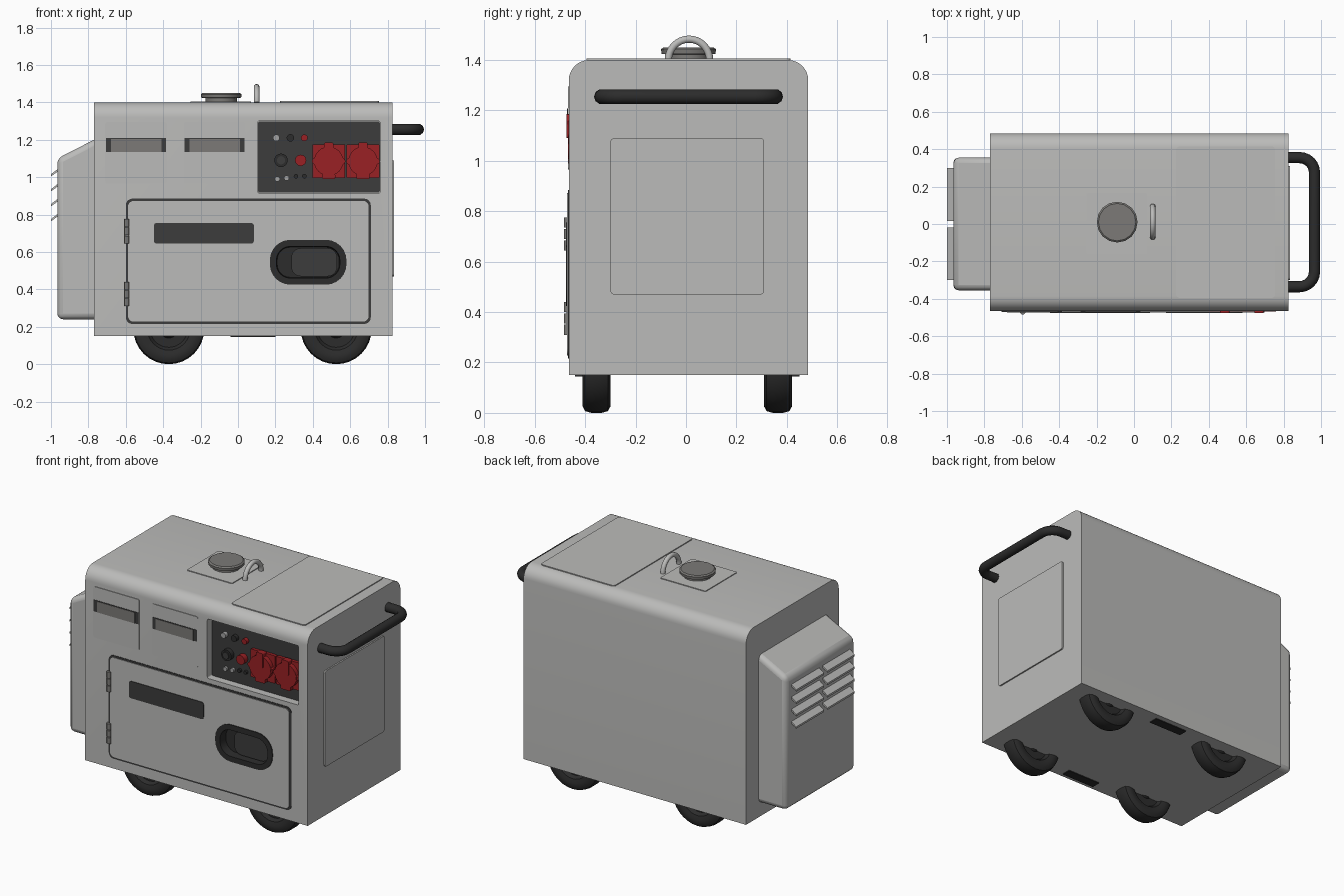
import bpy, bmesh, math
from mathutils import Vector

if "Cube" in bpy.data.objects:
    bpy.data.objects.remove(bpy.data.objects["Cube"])


def material(name, r, g, b):
    m = bpy.data.materials.new(name)
    m.diffuse_color = (r, g, b, 1)
    m.use_nodes = True
    m.node_tree.nodes["Principled BSDF"].inputs["Base Color"].default_value = m.diffuse_color
    return m


GREY = material("casing grey", 0.5, 0.5, 0.49)
MID = material("mid grey", 0.2, 0.195, 0.185)
METAL = material("light metal", 0.36, 0.36, 0.36)
DARK = material("panel charcoal", 0.045, 0.045, 0.045)
BLACK = material("rubber black", 0.025, 0.025, 0.025)
RED = material("socket red", 0.32, 0.015, 0.018)

# Plane maps: (u, v, height above that side) -> world
FRONT = lambda u, v, d: (u, -0.465 - d, v)
RIGHT = lambda u, v, d: (0.825 + d, u, v)
TOP = lambda u, v, d: (u, v, 1.40 + d)
ALONG_X = lambda u, v, d: (d, u, v)
ALONG_Y = lambda u, v, d: (u, d, v)


def finish(ob, mat, angle=35):
    ob.data.materials.clear()
    ob.data.materials.append(mat)
    bpy.ops.object.select_all(action='DESELECT')
    ob.select_set(True)
    bpy.context.view_layer.objects.active = ob
    bpy.ops.object.shade_smooth_by_angle(angle=math.radians(angle))
    return ob


def from_bmesh(name, bm, mat):
    bmesh.ops.recalc_face_normals(bm, faces=bm.faces)
    me = bpy.data.meshes.new(name)
    bm.to_mesh(me)
    bm.free()
    ob = bpy.data.objects.new(name, me)
    bpy.context.collection.objects.link(ob)
    return finish(ob, mat)


def rrect(u0, u1, v0, v1, r=0.0, low_r=None, n=5):
    """Rounded rectangle outline; low_r is the radius of the lower corners."""
    low_r = r if low_r is None else low_r
    pts = []
    for cu, cv, a, rad in ((u1, v1, 0, r), (u0, v1, 90, r), (u0, v0, 180, low_r), (u1, v0, 270, low_r)):
        su, sv = (-1 if cu == u1 else 1), (-1 if cv == v1 else 1)
        steps = n if rad > 0 else 0
        for i in range(steps + 1):
            t = math.radians(a + (90 * i / steps if steps else 0))
            pts.append((cu + su * rad + rad * math.cos(t), cv + sv * rad + rad * math.sin(t)))
    return pts


def disc(u, v, r, n=20):
    return [(u + r * math.cos(2 * math.pi * i / n), v + r * math.sin(2 * math.pi * i / n)) for i in range(n)]


def prism(name, outline, plane, d0, d1, mat, cup=None):
    """Extruded outline; cup=(inset, depth) sinks the outer face."""
    bm = bmesh.new()
    low = [bm.verts.new(plane(u, v, d0)) for u, v in outline]
    high = [bm.verts.new(plane(u, v, d1)) for u, v in outline]
    bm.faces.new(low)
    face = bm.faces.new(high)
    for i in range(len(low)):
        j = (i + 1) % len(low)
        bm.faces.new((low[i], low[j], high[j], high[i]))
    if cup:
        bmesh.ops.recalc_face_normals(bm, faces=bm.faces)
        out = Vector(plane(0, 0, 1)) - Vector(plane(0, 0, 0))
        bmesh.ops.inset_region(bm, faces=[face], thickness=cup[0])
        bmesh.ops.inset_region(bm, faces=[face], thickness=0.004)
        bmesh.ops.translate(bm, verts=face.verts[:], vec=-out * cup[1])
    return from_bmesh(name, bm, mat)


def modify(ob, kind, **settings):
    m = ob.modifiers.new(kind.lower(), kind)
    for k, v in settings.items():
        setattr(m, k, v)
    bpy.ops.object.select_all(action='DESELECT')
    ob.select_set(True)
    bpy.context.view_layer.objects.active = ob
    bpy.ops.object.modifier_apply(modifier=m.name)


def lathe(name, profile, origin, axis, mat, n=32):
    """Revolve (radius, height) points about the z or y axis."""
    bm = bmesh.new()
    rings = []
    for r, h in profile:
        ring = []
        for i in range(n):
            a = 2 * math.pi * i / n
            p = (r * math.cos(a), r * math.sin(a), h) if axis == 'z' else (r * math.cos(a), h, r * math.sin(a))
            ring.append(bm.verts.new(Vector(p) + Vector(origin)))
        rings.append(ring)
    for a, b in zip(rings, rings[1:]):
        for i in range(n):
            bm.faces.new((a[i], a[(i + 1) % n], b[(i + 1) % n], b[i]))
    bm.faces.new(rings[0])
    bm.faces.new(rings[-1])
    return from_bmesh(name, bm, mat)


def tube(name, points, r, mat):
    cu = bpy.data.curves.new(name, 'CURVE')
    cu.dimensions = '3D'
    cu.bevel_depth, cu.bevel_resolution, cu.use_fill_caps = r, 3, True
    sp = cu.splines.new('POLY')
    sp.points.add(len(points) - 1)
    for q, p in zip(sp.points, points):
        q.co = (*p, 1)
    ob = bpy.data.objects.new(name, cu)
    bpy.context.collection.objects.link(ob)
    bpy.ops.object.select_all(action='DESELECT')
    ob.select_set(True)
    bpy.context.view_layer.objects.active = ob
    bpy.ops.object.convert(target='MESH')
    return finish(bpy.context.object, mat, 50)


# Casing with rounded top edges, and the door on its front
casing = prism("casing", rrect(-0.465, 0.485, 0.15, 1.40, 0.08, 0, n=8), ALONG_X, -0.77, 0.825, GREY)
gasket = prism("door_gasket", rrect(-0.60, 0.71, 0.215, 0.885, 0.035), FRONT, -0.01, 0.003, DARK)
door = prism("door", rrect(-0.588, 0.698, 0.227, 0.873, 0.03), FRONT, -0.01, 0.007, GREY)

# Recesses for the control panel and the door latch
panel_cut = prism("panel_cutter", rrect(0.105, 0.76, 0.915, 1.30, 0.01), FRONT, -0.05, 0.1, GREY)
latch_cut = prism("latch_cutter", rrect(0.195, 0.555, 0.45, 0.64, 0.085), FRONT, -0.08, 0.1, GREY)
for ob, cutter in ((casing, panel_cut), (casing, latch_cut), (gasket, latch_cut), (door, latch_cut)):
    modify(ob, 'BOOLEAN', operation='DIFFERENCE', object=cutter, solver='EXACT')
for ob, mat in ((casing, GREY), (gasket, DARK), (door, GREY)):
    finish(ob, mat)
for c in (panel_cut, latch_cut):
    bpy.data.objects.remove(c)

# Door fittings
prism("latch_cup", rrect(0.17, 0.58, 0.425, 0.665, 0.11, n=6), FRONT, -0.055, 0.012, BLACK, cup=(0.035, 0.055))
prism("latch_paddle", rrect(0.285, 0.53, 0.47, 0.62, 0.05), FRONT, -0.05, -0.02, DARK)
prism("name_plate", rrect(-0.45, 0.085, 0.645, 0.755, 0.015), FRONT, 0, 0.011, DARK)
for z in (0.31, 0.645):
    prism("hinge_leaf", rrect(-0.61, -0.58, z, z + 0.13), FRONT, 0, 0.010, MID)
    for k in range(3):
        lathe("hinge_knuckle", [(0.013, k * 0.045), (0.013, k * 0.045 + 0.04)], (-0.595, -0.472, z), 'z', MID, 12)

# Air inlet plates with a louvre strip
for x in (-0.71, -0.29):
    prism("inlet_plate", rrect(x, x + 0.33, 0.965, 1.295, 0.012), FRONT, 0, 0.004, GREY)
    prism("inlet_strip", rrect(x + 0.005, x + 0.325, 1.135, 1.21), FRONT, 0, 0.006, DARK)
    prism("inlet_strip_centre", rrect(x + 0.03, x + 0.30, 1.135, 1.205), FRONT, 0, 0.008, MID)

# Control panel, buttons and sockets
prism("control_panel", rrect(0.107, 0.758, 0.917, 1.298, 0.01), FRONT, -0.06, -0.045, DARK)
for u, v, r, h, mat in ((0.205, 1.21, 0.018, -0.02, METAL), (0.28, 1.21, 0.02, -0.02, BLACK),
                        (0.355, 1.21, 0.018, -0.02, RED), (0.23, 1.09, 0.036, -0.015, BLACK),
                        (0.335, 1.09, 0.03, -0.01, RED), (0.21, 0.99, 0.014, -0.03, METAL),
                        (0.26, 0.995, 0.014, -0.03, METAL), (0.31, 1.005, 0.012, -0.03, BLACK),
                        (0.355, 1.005, 0.012, -0.03, BLACK)):
    prism("button", disc(u, v, r), FRONT, -0.05, h, mat)
prism("dial_centre", disc(0.23, 1.09, 0.022), FRONT, -0.02, -0.008, DARK)
for u in (0.485, 0.668):
    prism("socket_base", rrect(u - 0.088, u + 0.088, 0.995, 1.175, 0.006), FRONT, -0.05, -0.025, RED)
    prism("socket_lid", disc(u, 1.085, 0.078, 24), FRONT, -0.03, 0.004, RED)
    prism("socket_lid_tab", rrect(u - 0.025, u + 0.025, 1.09, 1.185, 0.008), FRONT, -0.03, 0.010, RED)
    prism("socket_lid_foot", rrect(u - 0.035, u + 0.035, 0.99, 1.02, 0.008), FRONT, -0.03, 0.002, RED)
    for s in (-1, 1):
        prism("socket_ear", disc(u + s * 0.072, 1.085, 0.018, 10), FRONT, -0.03, 0.002, RED)

# Side and top covers
prism("side_cover", rrect(-0.30, 0.31, 0.47, 1.09, 0.015), RIGHT, 0, 0.009, GREY)
prism("top_cover", rrect(0.225, 0.755, -0.395, 0.415, 0.02), TOP, 0, 0.006, GREY)
prism("filler_plate", rrect(-0.255, 0.07, -0.16, 0.165, 0.008), TOP, 0, 0.005, GREY)

# Fuel cap, lifting eye and push handle
lathe("fuel_cap", [(0.085, 0), (0.085, 0.022), (0.107, 0.025), (0.109, 0.043), (0.100, 0.05)],
      (-0.09, 0.01, 1.40), 'z', MID, 16)
eye = [(0.10, 0.012 + 0.082 * math.cos(math.pi * i / 16), 1.40 + 0.083 * math.sin(math.pi * i / 16))
       for i in range(17)]
tube("lifting_eye", eye, 0.015, GREY)
bar = [(0.81, -0.335, 1.255)]
for cy, a0 in ((-0.255, -90), (0.275, 0)):
    for i in range(7):
        a = math.radians(a0 + 15 * i)
        bar.append((0.885 + 0.08 * math.cos(a), cy + 0.08 * math.sin(a), 1.255))
bar.append((0.81, 0.355, 1.255))
tube("push_handle", bar, 0.03, BLACK)

# Exhaust hood with angled louvres
hood = prism("exhaust_hood", [(-0.74, 0.24), (-0.966, 0.24), (-0.966, 1.10), (-0.74, 1.215)],
             ALONG_Y, -0.355, 0.355, GREY)
modify(hood, 'BEVEL', width=0.03, segments=3, limit_method='ANGLE')
finish(hood, GREY)
for k in range(4):
    z = 0.77 + 0.08 * k
    slat = [(-1.0, z - 0.006), (-0.955, z + 0.026), (-0.955, z + 0.04), (-1.0, z + 0.006)]
    for y0, y1 in ((-0.30, -0.02), (0.015, 0.30)):
        prism("louvre", slat, ALONG_Y, y0, y1, GREY)

# Wheels, axles and underside rails
half = [(0.04, 0.04), (0.05, 0.025), (0.10, 0.025), (0.115, 0.047), (0.14, 0.055),
        (0.165, 0.055), (0.183, 0.045), (0.19, 0.02)]
profile = half + [(r, -h) for r, h in reversed(half)]
for x in (-0.37, 0.525):
    for y in (-0.355, 0.365):
        lathe("wheel", profile, (x, y, 0.19), 'y', BLACK)
    lathe("axle", [(0.025, -0.35), (0.025, 0.36)], (x, 0, 0.19), 'y', DARK, 12)
for y in (-0.41, 0.42):
    prism("underside_rail", rrect(-0.04, 0.20, y - 0.03, y + 0.03), TOP, -1.255, -1.245, BLACK)
